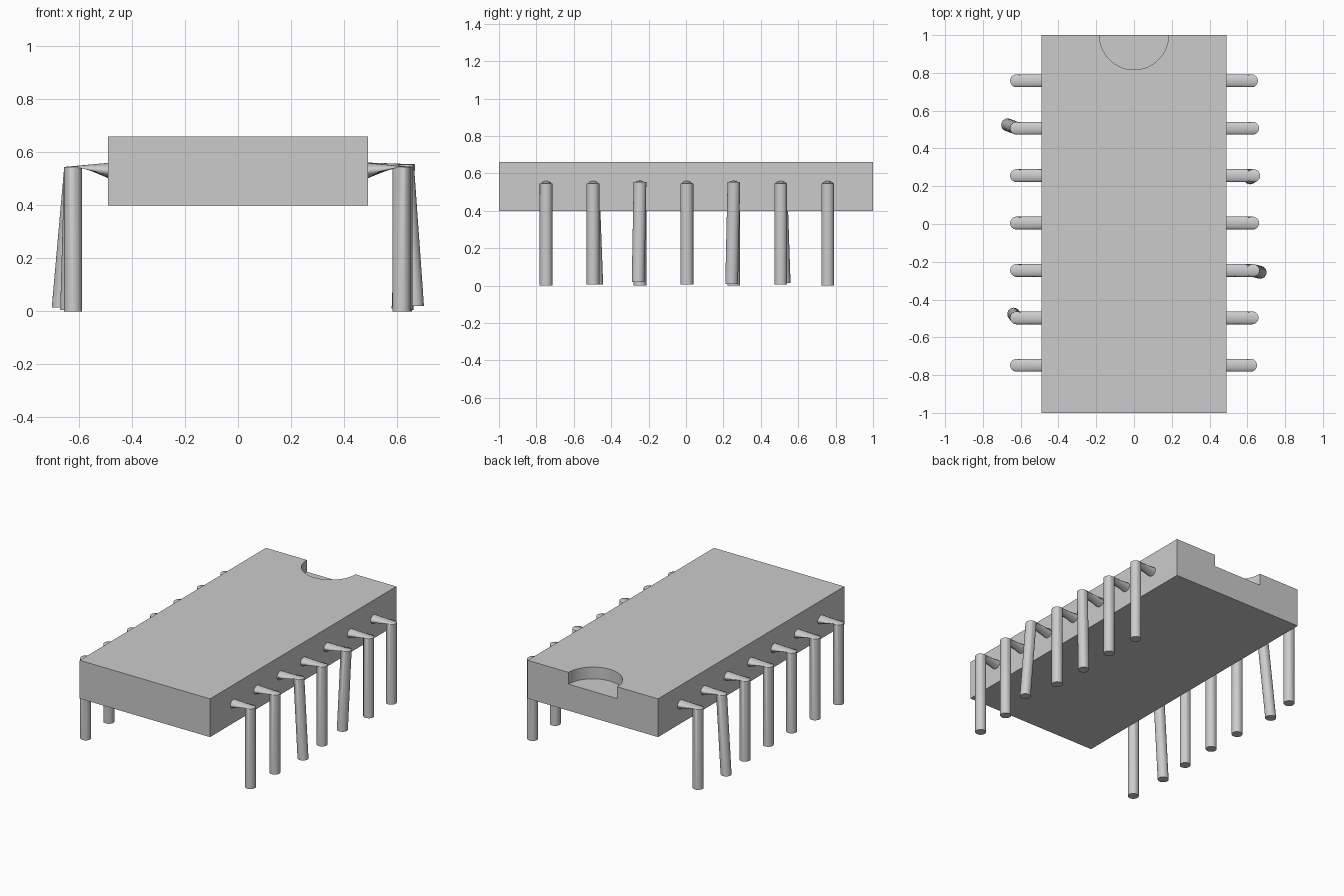
import bpy, bmesh, math
from mathutils import Vector

default = bpy.data.objects.get("Cube")
if default:
    bpy.data.objects.remove(default, do_unlink=True)

grey = bpy.data.materials.new("light_grey")
grey.use_nodes = True
grey.diffuse_color = (0.6, 0.6, 0.6, 1)
grey.node_tree.nodes["Principled BSDF"].inputs["Base Color"].default_value = (0.6, 0.6, 0.6, 1)

# Chip body: a plain block with a half-round notch cut in the back top edge
bpy.ops.mesh.primitive_cube_add(size=1, location=(0, 0, 0.53))
body = bpy.context.object
body.name = "chip_body"
body.scale = (0.98, 2, 0.26)
bpy.ops.object.transform_apply(location=True, rotation=False, scale=True)
body.data.materials.append(grey)

bpy.ops.mesh.primitive_cylinder_add(vertices=64, radius=0.183, depth=0.4, location=(0, 1, 0.78))
cutter = bpy.context.object
cutter.name = "notch_cutter"
cutter.hide_render = True

bpy.context.view_layer.objects.active = body
cut = body.modifiers.new("notch", 'BOOLEAN')
cut.operation = 'DIFFERENCE'
cut.object = cutter
bpy.ops.object.modifier_apply(modifier="notch")
bpy.data.objects.remove(cutter, do_unlink=True)
bpy.ops.object.select_all(action='DESELECT')
body.select_set(True)
bpy.ops.object.shade_smooth_by_angle(angle=math.radians(30))

SIDES = 24
RADIUS = 0.034


def pin(name, side, y, elbow, foot):
    """Round pin: upright ring at the wall, level rings at elbow and foot."""
    bm = bmesh.new()
    angles = [2 * math.pi * i / SIDES for i in range(SIDES)]
    upright = [Vector((0, math.cos(a), math.sin(a))) * RADIUS for a in angles]
    level = [Vector((side * math.sin(a), math.cos(a), 0)) * RADIUS for a in angles]
    stations = [(Vector((side * 0.47, y, 0.528)), upright),
                (Vector(elbow), level), (Vector(foot), level)]
    rings = [[bm.verts.new(c + p) for p in ring] for c, ring in stations]
    for a, b in zip(rings, rings[1:]):
        for i in range(SIDES):
            j = (i + 1) % SIDES
            bm.faces.new((a[i], a[j], b[j], b[i]))
    bm.faces.new(rings[0])
    bm.faces.new(rings[-1])
    bmesh.ops.recalc_face_normals(bm, faces=bm.faces)
    mesh = bpy.data.meshes.new(name)
    bm.to_mesh(mesh)
    bm.free()
    mesh.materials.append(grey)
    obj = bpy.data.objects.new(name, mesh)
    bpy.context.collection.objects.link(obj)
    bpy.ops.object.select_all(action='DESELECT')
    obj.select_set(True)
    bpy.context.view_layer.objects.active = obj
    bpy.ops.object.shade_smooth_by_angle(angle=math.radians(35))


# Bent feet: (side, row) -> offset of the foot from its elbow, and foot height
bends = {(-1, 5): (-0.047, 0.018, 0.015), (-1, 1): (-0.015, 0.02, 0.005),
         (1, 2): (0.038, -0.01, 0.02), (1, 4): (-0.02, -0.012, 0.01)}
# Small outward drift of the left-hand elbows, front to back
drift = [-0.005, 0.003, 0.008, 0.006, 0.012, 0.006, 0]

# Two rows of seven pins
for side, label in ((1, "left"), (-1, "right")):
    for row in range(7):
        y = (row - 3) * 0.251 + 0.005
        x = side * 0.622 + (drift[row] if side > 0 else 0)
        z = 0.555 if (side, row) in ((1, 2), (1, 4)) else 0.545
        dx, dy, foot_z = bends.get((side, row), (0, 0, 0.005 if row % 2 else 0))
        pin(f"{label}_pin_{row + 1}", side, y, (x, y, z), (x + dx, y + dy, foot_z))
